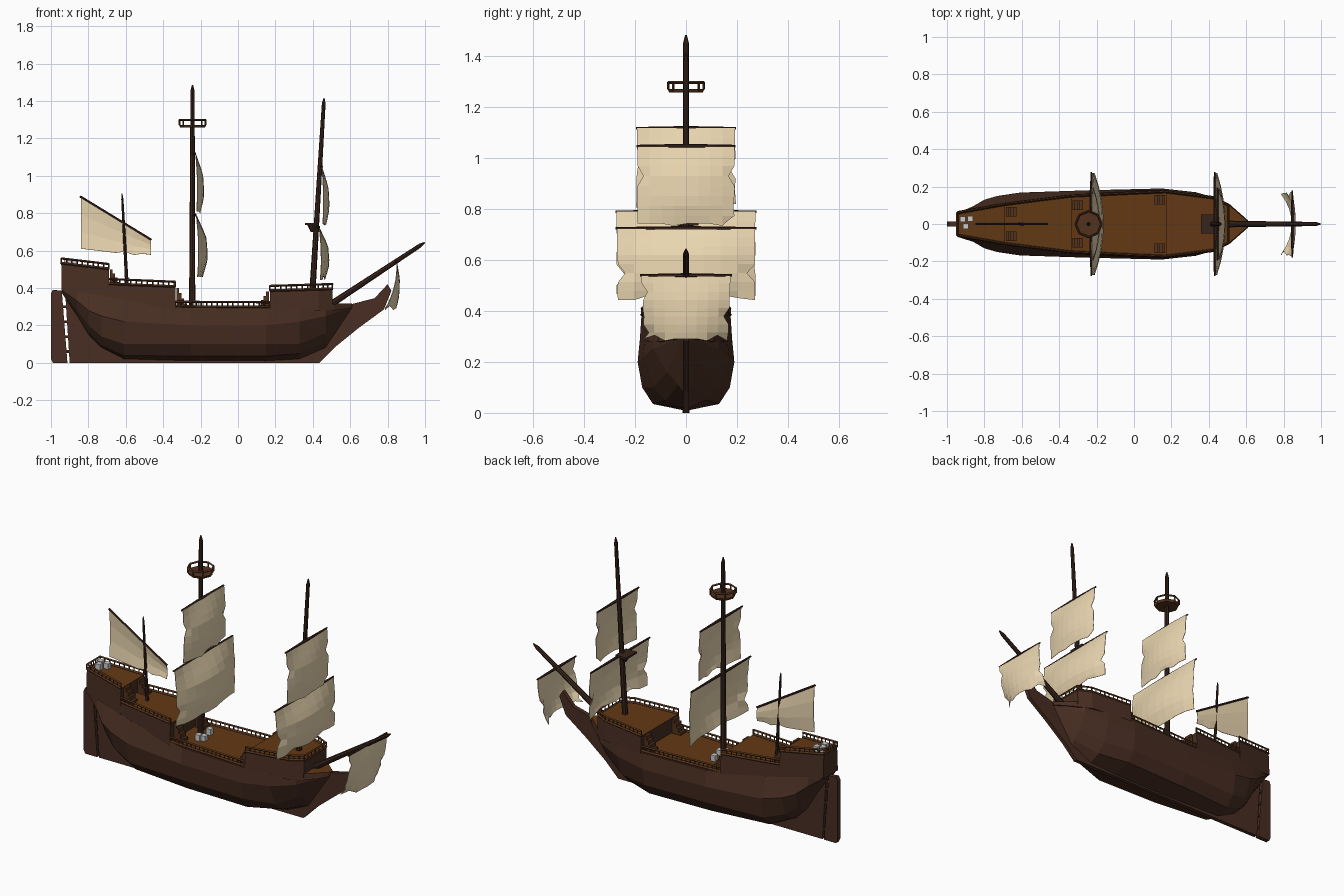
import bpy, bmesh, math, random
from mathutils import Vector

if "Cube" in bpy.data.objects:
    bpy.data.objects.remove(bpy.data.objects["Cube"])
random.seed(4)


def mat(name, c):
    m = bpy.data.materials.new(name)
    m.diffuse_color = (*c, 1)
    m.use_nodes = True
    m.node_tree.nodes["Principled BSDF"].inputs["Base Color"].default_value = m.diffuse_color
    return m


HULL = mat("hull_wood", (0.065, 0.027, 0.016))
DECK = mat("deck_wood", (0.125, 0.04, 0.007))
SPAR = mat("spar_wood", (0.04, 0.018, 0.011))
RAIL = mat("rail_wood", (0.085, 0.032, 0.012))
SAIL = mat("sailcloth", (0.83, 0.68, 0.44))


def finish(name, bm, *mats):
    bmesh.ops.remove_doubles(bm, verts=bm.verts, dist=1e-5)
    bmesh.ops.recalc_face_normals(bm, faces=bm.faces)
    me = bpy.data.meshes.new(name)
    for m in mats:
        me.materials.append(m)
    if len(mats) == 2:  # second material on upward faces
        for f in bm.faces:
            f.material_index = int(f.normal.z > 0.8)
    bm.to_mesh(me)
    bm.free()
    ob = bpy.data.objects.new(name, me)
    bpy.context.collection.objects.link(ob)
    return ob


def rod(bm, p, q, r1, r2=None, n=8):
    p, q = Vector(p), Vector(q)
    d = q - p
    m = d.to_track_quat('Z', 'Y').to_matrix().to_4x4()
    m.translation = (p + q) / 2
    bmesh.ops.create_cone(bm, cap_ends=True, segments=n, radius1=r1,
                          radius2=r1 if r2 is None else r2, depth=d.length, matrix=m)


def box(bm, c, s):
    vs = bmesh.ops.create_cube(bm, size=1)["verts"]
    for v in vs:
        v.co = Vector([c[i] + v.co[i] * s[i] for i in range(3)])


def loft(bm, loops):
    rows = [[bm.verts.new(p) for p in l] for l in loops]
    n = len(rows[0])
    for a, b in zip(rows, rows[1:]):
        for i in range(n):
            j = (i + 1) % n
            bm.faces.new((a[i], a[j], b[j], b[i]))
    bm.faces.new(rows[0])
    bm.faces.new(rows[-1])


def plate(name, pts, t, m):
    bm = bmesh.new()
    loft(bm, [[(x, y, z) for x, z in pts] for y in (-t, t)])
    return finish(name, bm, m)


def interp(tab, x):
    for (x0, y0), (x1, y1) in zip(tab, tab[1:]):
        if x <= x1:
            return y0 + (y1 - y0) * (x - x0) / (x1 - x0)
    return tab[-1][1]


BEAM = [(-.945, .062), (-.69, .108), (-.34, .152), (0, .168), (.17, .175), (.43, .142), (.51, .1), (.61, .012)]
BASE = [(-.945, .40), (-.69, .35), (-.34, .29), (.5, .29), (.61, .305)]

# lofted hull: x, keel z, then (y, z) of garboard, bilge and wale
stations = [(-.94, .37, .03, .375, .048, .38, .06, .387), (-.86, .25, .03, .26, .06, .28, .095, .33),
            (-.8, .15, .045, .165, .09, .2, .13, .28), (-.73, .08, .06, .095, .115, .14, .15, .25),
            (-.61, .02, .09, .04, .145, .1, .168, .22), (-.25, .01, .12, .035, .165, .1, .18, .2),
            (.15, .01, .13, .035, .172, .1, .19, .2), (.33, .02, .08, .05, .13, .1, .17, .22),
            (.47, .08, .03, .11, .075, .16, .13, .25), (.61, .29, .01, .293, .011, .297, .012, .301)]
bm = bmesh.new()
loops = []
for x, k, ay, az, by, bz, cy, cz in stations:
    half = [(.008, k), (ay, az), (by, bz), (cy, cz), (interp(BEAM, x) + .007, interp(BASE, x))]
    loops.append([(x, y, z) for y, z in half] + [(x, -y, z) for y, z in reversed(half)])
loft(bm, loops)
finish("hull", bm, HULL, DECK)

# stepped decks: x range, sheer heights
decks = {"stern_deck": (-.945, -.69, .53, .5), "quarter_deck": (-.69, -.335, .42, .405),
         "main_deck": (-.335, .17, .298, .296), "fore_deck": (.17, .505, .383, .393),
         "beak_deck": (.505, .61, .315, .318)}
for name, (x0, x1, z0, z1) in decks.items():
    xs = [x0] + [x for x, _ in BEAM if x0 < x < x1] + [x1]

    def sheer(x):
        return z0 + (z1 - z0) * (x - x0) / (x1 - x0)
    bm = bmesh.new()
    loops = []
    for x in xs:
        y, b = interp(BEAM, x), interp(BASE, x) - .012
        loops.append([(x, y + .007, b), (x, y, sheer(x)), (x, -y, sheer(x)), (x, -y - .007, b)])
    loft(bm, loops)
    finish(name, bm, HULL, DECK)
    if name == "beak_deck":
        continue
    # railing with balusters along both sides
    bm = bmesh.new()
    for s in (-1, 1):
        for a, b in zip(xs, xs[1:]):
            P, Q = [Vector((x, s * (interp(BEAM, x) - .002), sheer(x))) for x in (a, b)]
            for h, r in ((.002, .008), (.028, .006)):
                rod(bm, P + Vector((0, 0, h)), Q + Vector((0, 0, h)), r, n=4)
            n = max(2, round((b - a) / .028))
            for i in range(n + 1):
                p = P.lerp(Q, i / n)
                rod(bm, p, p + Vector((0, 0, .03)), .004, n=4)
    # cross rail at the break or transom
    ends = {"stern_deck": [x0], "fore_deck": [x1]}.get(name, [])
    for x in ends:
        y = interp(BEAM, x)
        for h in (.002, .028):
            rod(bm, (x, -y, sheer(x) + h), (x, y, sheer(x) + h), .006, n=4)
        for i in range(7):
            yy = y * (i / 3 - 1)
            rod(bm, (x, yy, sheer(x)), (x, yy, sheer(x) + .03), .004, n=4)
    finish(name + "_railing", bm, RAIL)

# stairs between the decks
bm = bmesh.new()
for x, y, d, z, top in ((-.33, .1, 1, .29, .4), (.165, .13, -1, .29, .38), (-.685, .065, 1, .41, .5)):
    for s in (-1, 1):
        for i in range(4):
            h = (top - z) * (1 - i / 4)
            box(bm, (x + d * (.007 + i * .014), s * y, z + h / 2), (.014, .05, h))
finish("stairs", bm, RAIL)

# keel with stem and beak, rudder with hinges
plate("keel_and_stem", [(-.9, 0), (.435, 0), (.52, .085), (.65, .19), (.78, .285), (.82, .385), (.8, .42),
                        (.73, .345), (.6, .312), (.45, .15), (.3, .05), (-.6, .05), (-.84, .3), (-.925, .39)], .012, HULL)
plate("rudder", [(-.99, 0), (-.912, 0), (-.942, .385), (-.99, .39), (-1, .37), (-1, .02)], .013, HULL)
bm = bmesh.new()
for z in (.06, .14, .22, .3):
    box(bm, (-.905 - .075 * z, 0, z), (.04, .02, .014))
finish("rudder_hinges", bm, SPAR)


# masts and bowsprit
def spar(name, p, q, r1, r2):
    bm = bmesh.new()
    p, q = Vector(p), Vector(q)
    k = p.lerp(q, 1 - .03 / (q - p).length)
    rod(bm, p, k, r1, r2)
    rod(bm, k, q, r2, r2 * .3)
    finish(name, bm, SPAR)


spar("main_mast", (-.245, 0, .25), (-.243, 0, 1.485), .017, .011)
spar("fore_mast", (.395, 0, .33), (.46, 0, 1.415), .017, .01)
spar("mizzen_mast", (-.592, 0, .38), (-.62, 0, .905), .01, .006)
spar("bowsprit", (.47, 0, .295), (.998, 0, .643), .018, .011)

# crow's nest and fore top
bm = bmesh.new()
rod(bm, (-.243, 0, 1.258), (-.243, 0, 1.272), .066, .073)
ring = [Vector((-.243 + .07 * math.cos(i * math.pi / 4), .07 * math.sin(i * math.pi / 4), 1.27)) for i in range(8)]
up = Vector((0, 0, .028))
for a, b in zip(ring, ring[1:] + ring[:1]):
    rod(bm, a, a + up, .005, n=4)
    rod(bm, a + up, b + up, .006, n=4)
finish("crows_nest", bm, RAIL)
bm = bmesh.new()
box(bm, (.392, 0, .742), (.07, .1, .012))
rod(bm, (.4, 0, .7), (.4, 0, .738), .012, .03)
finish("fore_top", bm, SPAR)


# torn square sails hung from yards
def square_sail(name, x, top, bottom, hw, hw2, belly, lean=0, n=8):
    bm = bmesh.new()
    grid = []
    for r in range(n + 1):
        v = r / n
        w = hw + (hw2 - hw) * v
        prof = interp([(0, 0), (.35, .85), (.7, 1), (1, .55)], v)
        row = []
        for c in range(n + 1):
            u = 2 * c / n - 1
            y, z = u * w, top + (bottom - top) * v
            if r == n:
                z += random.choice((0, 0, .008, .022))
            if abs(u) == 1 and r > 0:
                y *= random.choice((1, 1, 1, .98, .88))
            row.append(bm.verts.new((x + belly * prof * (1 - .8 * u * u) - lean * v * v * (.3 + u * u), y, z)))
        grid.append(row)
    for a, b in zip(grid, grid[1:]):
        for i in range(n):
            bm.faces.new((a[i], a[i + 1], b[i + 1], b[i]))
    ob = finish(name + "_sail", bm, SAIL)
    ob.modifiers.new("thickness", 'SOLIDIFY').thickness = .003
    bm = bmesh.new()
    for s in (-1, 1):
        rod(bm, (x - .004, 0, top), (x - .004, s * (hw + .005), top), .009, .005, 6)
    finish(name + "_yard", bm, SPAR)


square_sail("main_lower", -.225, .79, .46, .272, .272, .062)
square_sail("main_upper", -.228, 1.118, .8, .192, .195, .045)
square_sail("fore_lower", .435, .725, .443, .272, .272, .055)
square_sail("fore_upper", .45, 1.048, .735, .19, .19, .04)
square_sail("sprit", .85, .54, .283, .175, .165, .02, .05)

# slanted mizzen sail and its yard
bm = bmesh.new()
N = 8
rows = []
for i in range(N + 1):
    t = i / N
    x, zt, zb = -.84 + .375 * t, .885 - .23 * t, .61 - .045 * t + random.choice((0, .006, .012))
    rows.append([bm.verts.new((x, .008 * math.sin(math.pi * k / 3), zt + (zb - zt) * k / 3)) for k in range(4)])
for a, b in zip(rows, rows[1:]):
    for k in range(3):
        bm.faces.new((a[k], a[k + 1], b[k + 1], b[k]))
finish("mizzen_sail", bm, SAIL).modifiers.new("thickness", 'SOLIDIFY').thickness = .003
bm = bmesh.new()
rod(bm, (-.845, 0, .89), (-.463, 0, .657), .006, n=6)
finish("mizzen_yard", bm, SPAR)

# grey cargo on the decks
bm = bmesh.new()
for x, y, z in ((-.22, .05, .315), (-.225, -.045, .315), (-.2, -.03, .31), (-.915, .025, .54),
                (-.875, .028, .535), (-.9, -.012, .54)):
    box(bm, (x, y, z), (.03, .03, .036))
finish("cargo", bm)
